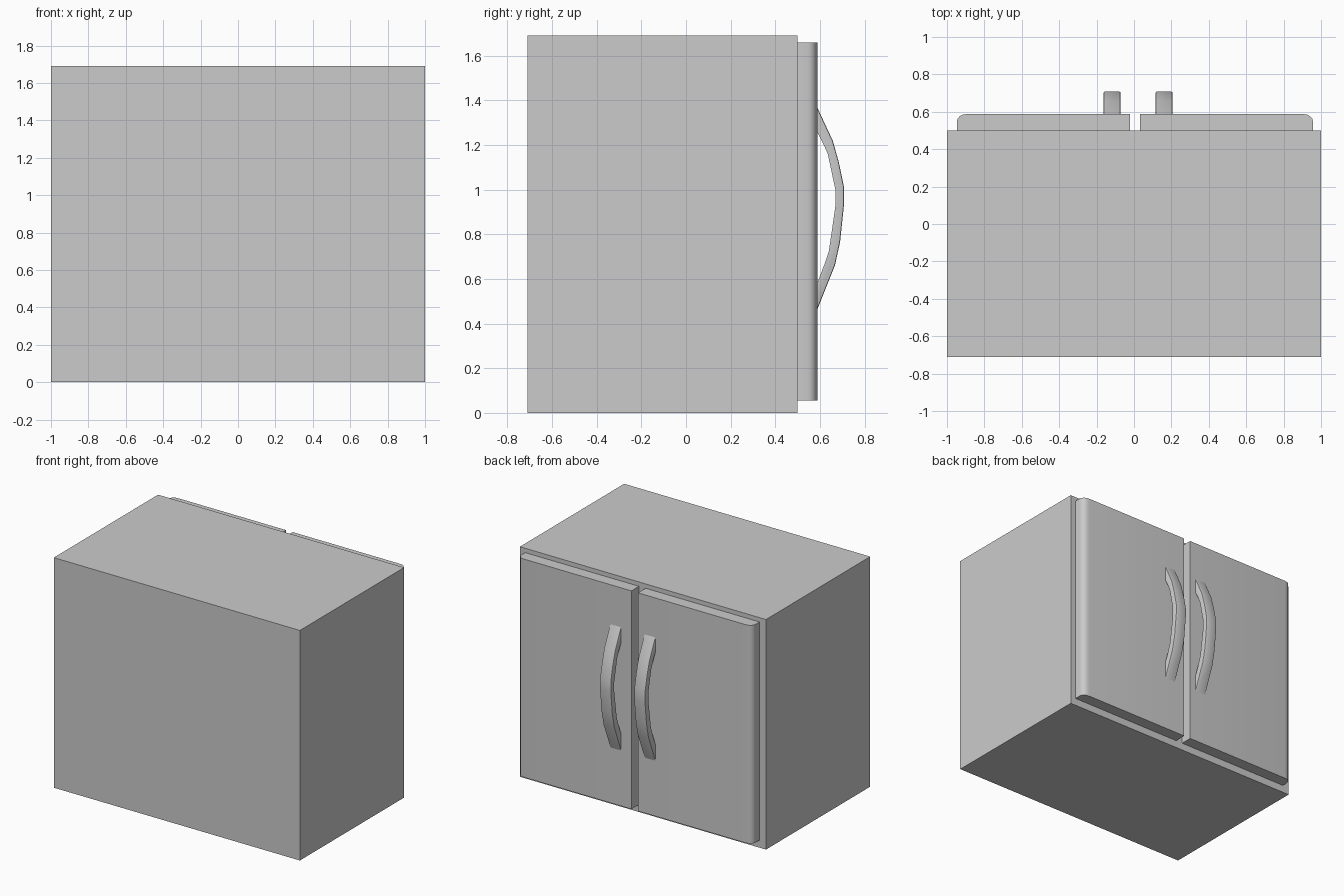
import bpy, bmesh
from mathutils import Vector

if "Cube" in bpy.data.objects:
    bpy.data.objects.remove(bpy.data.objects["Cube"])


def prism(name, profile, offset):
    """Extrude a closed 3D profile along offset into a solid."""
    bm = bmesh.new()
    base = bm.faces.new([bm.verts.new(p) for p in profile])
    ext = bmesh.ops.extrude_face_region(bm, geom=[base], use_keep_orig=True)
    for v in ext["geom"]:
        if isinstance(v, bmesh.types.BMVert):
            v.co += Vector(offset)
    bmesh.ops.recalc_face_normals(bm, faces=bm.faces[:])
    mesh = bpy.data.meshes.new(name)
    bm.to_mesh(mesh)
    bm.free()
    obj = bpy.data.objects.new(name, mesh)
    bpy.context.collection.objects.link(obj)
    return obj


def smooth(obj, angle):
    bpy.ops.object.select_all(action='DESELECT')
    obj.select_set(True)
    bpy.context.view_layer.objects.active = obj
    bpy.ops.object.shade_smooth_by_angle(angle=angle)


# cabinet body
prism("cabinet_body", [(-1, -0.71, 0), (1, -0.71, 0), (1, 0.5, 0), (-1, 0.5, 0)], (0, 0, 1.69))

# doors: plan profile with a rounded outer front corner, mirrored about the gap
gap_x = 0.005
door_plan = [(0.027, 0.5), (0.952, 0.5), (0.952, 0.547), (0.948, 0.563),
             (0.937, 0.576), (0.92, 0.585), (0.896, 0.588), (0.027, 0.588)]
for name, side in (("left_door", -1), ("right_door", 1)):
    door = prism(name, [(gap_x + side * x, y, 0.055) for x, y in door_plan], (0, 0, 1.603))
    smooth(door, 0.6)

# bowed handles: side profile (y, z), outer edge then inner edge
bow = [(0.587, 1.37), (0.657, 1.22), (0.684, 1.125), (0.708, 1.01), (0.708, 0.935),
       (0.69, 0.765), (0.667, 0.66), (0.587, 0.46),
       (0.587, 0.58), (0.62, 0.665), (0.64, 0.725), (0.669, 0.925), (0.669, 1.0),
       (0.635, 1.16), (0.617, 1.2), (0.587, 1.26)]
for name, x in (("left_handle", -0.163), ("right_handle", 0.115)):
    handle = prism(name, [(x, y, z) for y, z in bow], (0.091, 0, 0))
    # soften the long outer edges
    bm = bmesh.new()
    bm.from_mesh(handle.data)
    outer = {(round(y, 3), round(z, 3)) for y, z in bow[:8]}
    edges = [e for e in bm.edges
             if abs(e.verts[0].co.x - e.verts[1].co.x) < 1e-4
             and all((round(v.co.y, 3), round(v.co.z, 3)) in outer for v in e.verts)]
    bmesh.ops.bevel(bm, geom=edges, offset=0.007, segments=2, profile=0.5, affect='EDGES')
    bm.to_mesh(handle.data)
    bm.free()
    smooth(handle, 0.6)
